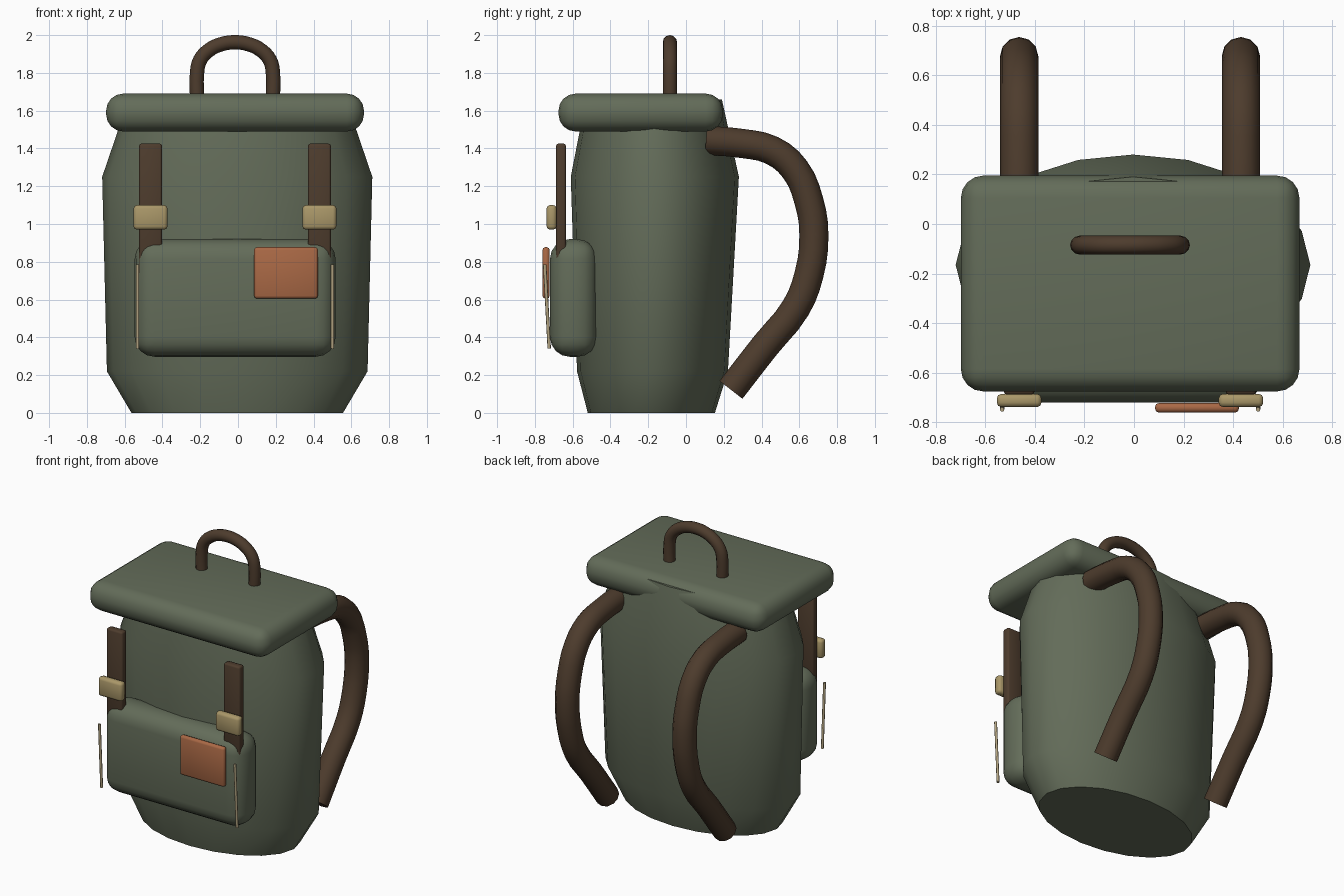
import bpy, bmesh, math
from mathutils import Vector

if "Cube" in bpy.data.objects:
    bpy.data.objects.remove(bpy.data.objects["Cube"])


def material(name, rgb):
    m = bpy.data.materials.new(name)
    m.diffuse_color = (*rgb, 1)
    m.use_nodes = True
    m.node_tree.nodes["Principled BSDF"].inputs["Base Color"].default_value = m.diffuse_color
    return m


CANVAS = material("green_canvas", (0.125, 0.15, 0.10))
LEATHER = material("brown_leather", (0.075, 0.045, 0.026))
BRASS = material("brass", (0.40, 0.31, 0.14))
TAN = material("tan_patch", (0.40, 0.14, 0.06))
CORD = material("cord", (0.45, 0.37, 0.22))


def finish(ob, mat, angle=50):
    ob.data.materials.append(mat)
    bpy.ops.object.select_all(action='DESELECT')
    ob.select_set(True)
    bpy.context.view_layer.objects.active = ob
    if ob.type == 'CURVE':
        bpy.ops.object.convert(target='MESH')
    bpy.ops.object.shade_smooth_by_angle(angle=math.radians(angle))
    return ob


def add_mesh(name, bm):
    me = bpy.data.meshes.new(name)
    bm.to_mesh(me)
    bm.free()
    ob = bpy.data.objects.new(name, me)
    bpy.context.collection.objects.link(ob)
    return ob


def rounded_box(name, lo, hi, radius, segments, mat):
    lo, hi = Vector(lo), Vector(hi)
    bm = bmesh.new()
    bmesh.ops.create_cube(bm, size=1)
    for v in bm.verts:
        v.co = (lo + hi) / 2 + v.co * (hi - lo)
    bmesh.ops.bevel(bm, geom=bm.edges[:], offset=radius, segments=segments,
                    profile=0.5, affect='EDGES')
    return finish(add_mesh(name, bm), mat)


def tube(name, points, radius, mat, resolution=4):
    cu = bpy.data.curves.new(name, 'CURVE')
    cu.dimensions = '3D'
    cu.bevel_depth = radius
    cu.bevel_resolution = resolution
    cu.use_fill_caps = True
    cu.resolution_u = 3
    sp = cu.splines.new('BEZIER')
    sp.bezier_points.add(len(points) - 1)
    for bp, p in zip(sp.bezier_points, points):
        bp.co = p
        bp.handle_left_type = bp.handle_right_type = 'AUTO'
    ob = bpy.data.objects.new(name, cu)
    bpy.context.collection.objects.link(ob)
    return finish(ob, mat)


# Main bag: elliptical rings (z, half width, front y, back y)
profile = [(0, 0.56, -0.52, 0.153), (0.22, 0.69, -0.577, 0.222),
           (1.25, 0.715, -0.61, 0.28), (1.66, 0.575, -0.53, 0.19)]
SIDES = 20
bm = bmesh.new()
rings = []
for z, w, front, back in profile:
    ring = []
    for i in range(SIDES):
        a = 2 * math.pi * i / SIDES
        ring.append(bm.verts.new((w * math.cos(a) - 0.004,
                                  (front + back) / 2 + (back - front) / 2 * math.sin(a), z)))
    rings.append(ring)
for r0, r1 in zip(rings, rings[1:]):
    for i in range(SIDES):
        j = (i + 1) % SIDES
        bm.faces.new((r0[i], r0[j], r1[j], r1[i]))
bm.faces.new(rings[0][::-1])
bm.faces.new(rings[-1])
finish(add_mesh("bag_body", bm), CANVAS)

# Lid and front pocket
rounded_box("lid", (-0.698, -0.675, 1.49), (0.667, 0.195, 1.69), 0.09, 4, CANVAS)
rounded_box("front_pocket", (-0.547, -0.72, 0.297), (0.517, -0.47, 0.92), 0.105, 4, CANVAS)

# Carry handle on the lid
CX = -0.016
arch = [(CX - 0.2 * math.cos(math.pi * i / 8), -0.085,
         1.81 + 0.152 * math.sin(math.pi * i / 8)) for i in range(9)]
tube("carry_handle", [(CX - 0.2, -0.085, 1.65)] + arch + [(CX + 0.2, -0.085, 1.65)],
     0.038, LEATHER)

# Paired parts: shoulder straps, closing straps, buckles, hanging cords
strap_path = [(0.106, 1.443), (0.291, 1.427), (0.455, 1.39), (0.577, 1.289),
              (0.651, 1.12), (0.677, 0.944), (0.651, 0.732), (0.582, 0.557),
              (0.423, 0.36), (0.238, 0.122)]
for side, s in (("left", -1), ("right", 1)):
    x = CX + 0.447 * s
    tube("shoulder_strap_" + side, [(x, y, z) for y, z in strap_path], 0.077, LEATHER)
    rounded_box("closing_strap_" + side, (x - 0.061, -0.688, 0.73),
                (x + 0.061, -0.635, 1.425), 0.012, 2, LEATHER)
    rounded_box("buckle_" + side, (x - 0.09, -0.738, 0.97),
                (x + 0.09, -0.685, 1.10), 0.018, 2, BRASS)
    xc = CX + 0.516 * s
    tube("pocket_cord_" + side, [(xc, -0.748, 0.785), (xc, -0.724, 0.34)], 0.009, CORD, 2)

# Leather patch on the pocket
rounded_box("pocket_patch", (0.085, -0.76, 0.605), (0.423, -0.722, 0.877), 0.015, 2, TAN)
